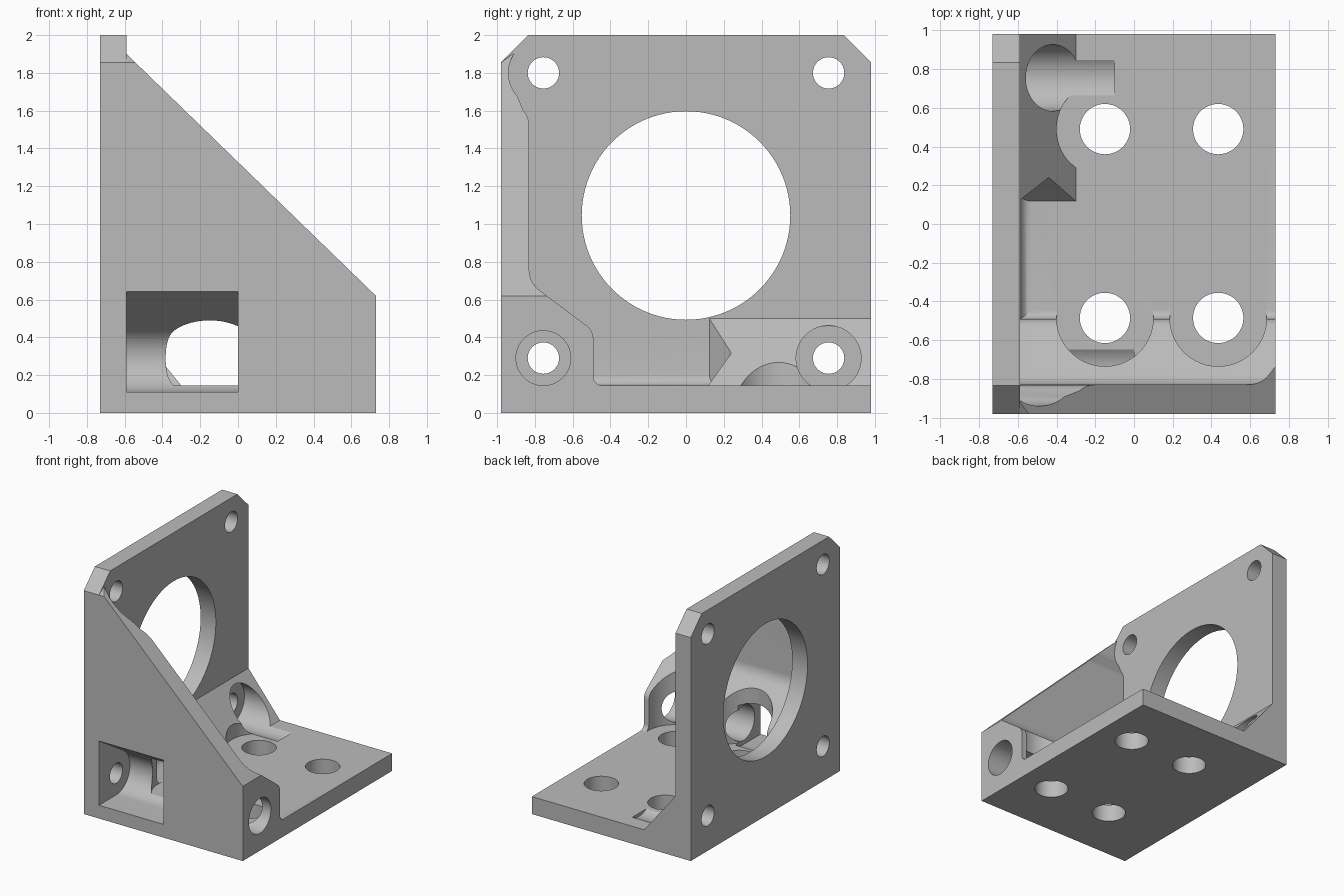
import bpy, bmesh, math
from math import cos, sin, radians

cube = bpy.data.objects.get("Cube")
if cube:
    bpy.data.objects.remove(cube, do_unlink=True)

W, D, H = 0.73, 0.98, 2.0      # half width, half depth, height
T = 0.145                      # plate thickness
INNER = -0.59                  # inner face of the upright plate
SCREW_Y, LOW_Z, HIGH_Z = 0.755, 0.29, 1.8
BASE_HOLES = [(x, y) for x in (-0.15, 0.435) for y in (-0.485, 0.49)]


def mesh_object(name, verts, faces):
    mesh = bpy.data.meshes.new(name)
    mesh.from_pydata(verts, [], faces)
    bm = bmesh.new()
    bm.from_mesh(mesh)
    bmesh.ops.recalc_face_normals(bm, faces=bm.faces)
    bm.to_mesh(mesh)
    bm.free()
    obj = bpy.data.objects.new(name, mesh)
    bpy.context.collection.objects.link(obj)
    return obj


def prism(name, profile, axis, start, end):
    """Extrude a 2D profile along axis; profile holds the other two coordinates in order."""
    def place(p, t):
        c = list(p)
        c.insert("xyz".index(axis), t)
        return c
    n = len(profile)
    verts = [place(p, t) for t in (start, end) for p in profile]
    faces = [list(range(n)), list(range(n, 2 * n))]
    faces += [[i, (i + 1) % n, n + (i + 1) % n, n + i] for i in range(n)]
    return mesh_object(name, verts, faces)


def arc(cx, cy, r, a, b, n):
    return [(cx + r * cos(radians(a + (b - a) * i / n)),
             cy + r * sin(radians(a + (b - a) * i / n))) for i in range(n + 1)]


def cylinder(name, cx, cy, r, axis, start, end, n=64):
    return prism(name, arc(cx, cy, r, 0, 360, n)[:-1], axis, start, end)


def combine(target, other, operation):
    mod = target.modifiers.new("combine", "BOOLEAN")
    mod.operation, mod.solver, mod.object = operation, "EXACT", other
    bpy.context.view_layer.objects.active = target
    bpy.ops.object.modifier_apply(modifier=mod.name)
    bpy.data.objects.remove(other, do_unlink=True)


# Upright plate with chamfered top corners
bracket = prism("motor_bracket", [(-D, 0), (D, 0), (D, H - T), (D - T, H),
                                  (T - D, H), (-D, H - T)], "x", -W, INNER)

# Base plate
base = prism("base_plate", [(-W, -D), (W, -D), (W, D), (-W, D)], "z", 0, T)
combine(bracket, base, "UNION")

# Side wall: cross-section with thick foot and a scoop beside the top screw
section = [(-D, 0), (-0.45, 0), (-0.45, T)]
section += arc(-0.445, 0.19, 0.045, 270, 180, 5)
section += arc(-0.58, 0.39, 0.09, 0, 53, 8)
section += arc(-0.7, 0.755, 0.13, 233, 180, 8)
section += arc(-0.95, 1.52, 0.12, 0, 42, 8)
section += arc(-SCREW_Y, HIGH_Z, 0.185, 222, 143, 12)
section += [(-D, H - T)]
wall = prism("side_wall", section, "x", -0.65, W)
outline = prism("wall_outline", [(-0.7, -0.1), (W + 0.1, -0.1), (W + 0.1, 0.523),
                                 (INNER, 1.9), (-0.7, 2.0)], "y", -1.2, 0)
# keep the slope straight from the plate to the far end
combine(wall, outline, "INTERSECT")
combine(bracket, wall, "UNION")

# Small fillet along the base of the upright plate
fillet = prism("plate_fillet", [(-0.62, 0.12), (-0.53, 0.12)]
               + arc(-0.53, T + 0.06, 0.06, 270, 180, 6) + [(-0.62, T + 0.06)],
               "y", -0.6, D)
combine(bracket, fillet, "UNION")

# Sloping gusset with a mitred inner end
edge = [(-0.62, 0.537), (-0.28, 0.12), (-0.62, 0.12)]
verts = [(x, y, z) for y in (0.1, D) for x, z in edge] + [(-0.44, 0.24, 0.3165)]
gusset = mesh_object("corner_gusset", verts, [
    (0, 6, 2), (1, 2, 6), (0, 3, 4, 1, 6), (3, 5, 4), (0, 2, 5, 3), (1, 4, 5, 2)])
combine(bracket, gusset, "UNION")

# Motor opening and four screw holes in the upright plate
cutters = [cylinder("motor_opening", 0, 1.045, 0.552, "x", -1, -0.5, 96)]
for y in (-SCREW_Y, SCREW_Y):
    for z in (LOW_Z, HIGH_Z):
        cutters.append(cylinder("screw_hole", y, z, 0.083, "x", -1, -0.5, 40))

# Screw head clearance in the gusset, and driver access through the wall foot
cutters.append(cylinder("gusset_clearance", SCREW_Y, LOW_Z, 0.172, "x", INNER, -0.1))
cutters.append(cylinder("driver_access", -SCREW_Y, LOW_Z, 0.145, "x", -0.1, 1))

# Side pocket: round back with a sloping roof that opens at the outer face
roof = arc(-SCREW_Y, LOW_Z, 0.18, -90, 58, 24)
y, z = roof[-1]
roof += [(-1.1, z + (y + 1.1) * math.tan(radians(32))), (-1.1, LOW_Z - 0.18)]
cutters.append(prism("side_pocket", roof, "x", INNER, 0))

# Base holes with clearance above them
for x, y in BASE_HOLES:
    cutters.append(cylinder("base_hole", x, y, 0.13, "z", -0.2, 0.4, 48))
    cutters.append(cylinder("base_clearance", x, y, 0.25, "z", T, 1.0))

for cutter in cutters:
    cutter.hide_render = True
    combine(bracket, cutter, "DIFFERENCE")

# Single grey material
grey = bpy.data.materials.new("plain_grey")
grey.use_nodes = True
colour = (0.5, 0.5, 0.5, 1)
grey.diffuse_color = colour
grey.node_tree.nodes["Principled BSDF"].inputs["Base Color"].default_value = colour
bracket.data.materials.clear()
bracket.data.materials.append(grey)
for poly in bracket.data.polygons:
    poly.material_index = 0

bpy.ops.object.select_all(action="DESELECT")
bracket.select_set(True)
bpy.context.view_layer.objects.active = bracket
bpy.ops.object.shade_smooth_by_angle(angle=radians(30))
